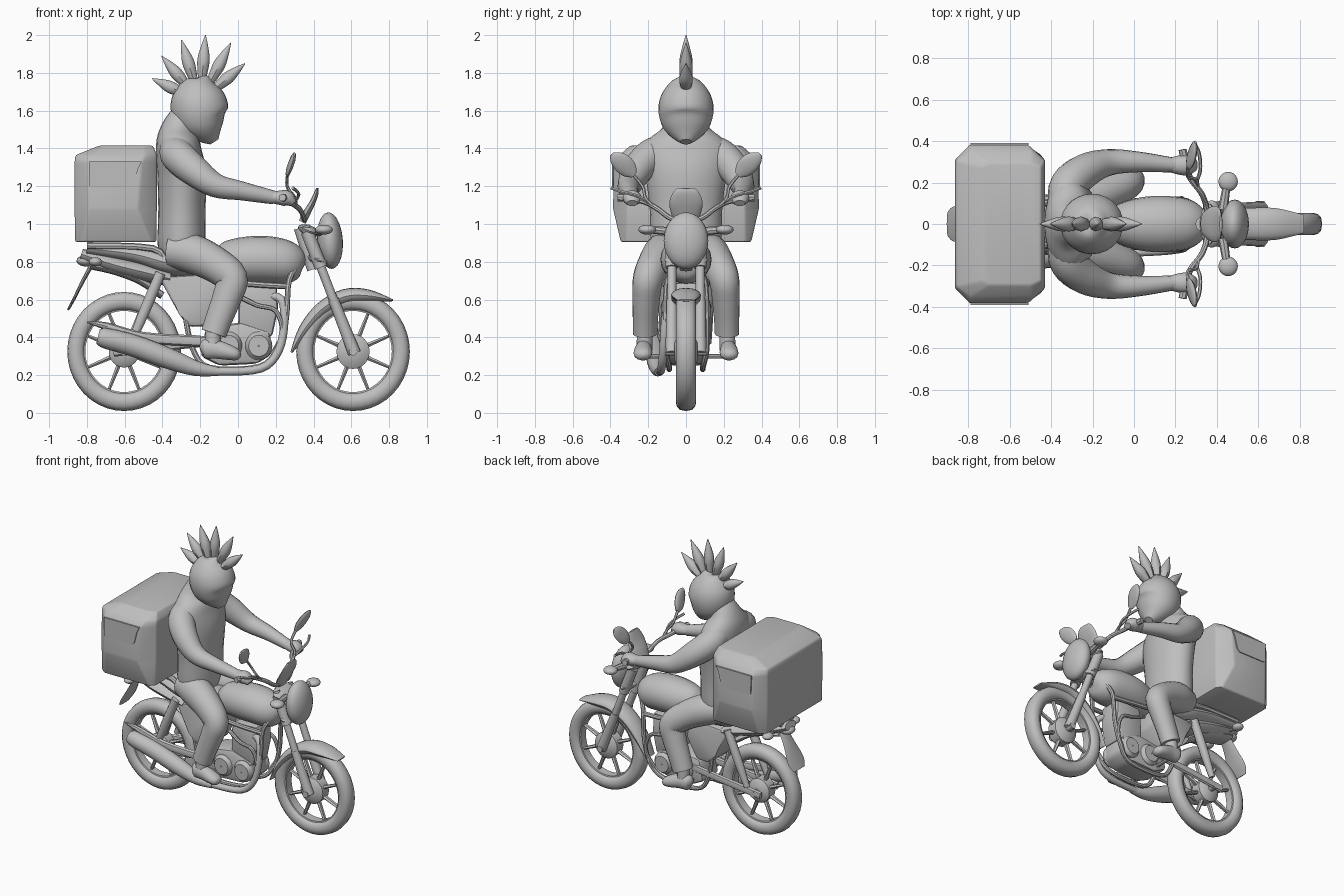
import bpy, bmesh, math
from mathutils import Vector, Matrix

GREY = bpy.data.materials.new("plain_grey")
GREY.diffuse_color = (0.52, 0.52, 0.52, 1)


def finish(name, bm):
    bmesh.ops.recalc_face_normals(bm, faces=bm.faces)
    me = bpy.data.meshes.new(name)
    bm.to_mesh(me)
    bm.free()
    ob = bpy.data.objects.new(name, me)
    me.materials.append(GREY)
    bpy.context.collection.objects.link(ob)
    return ob


def skin(bm, rings, closed=False):
    vs = [[bm.verts.new(p) for p in r] for r in rings]
    k = len(vs[0])
    for i in range(len(vs) if closed else len(vs) - 1):
        a, b = vs[i], vs[(i + 1) % len(vs)]
        for j in range(k):
            bm.faces.new((a[j], a[(j + 1) % k], b[(j + 1) % k], b[j]))
    if not closed:
        bm.faces.new(vs[0])
        bm.faces.new(vs[-1])


def spline(vals, n):
    out = []
    for i in range(len(vals) - 1):
        p0, p1, p2 = vals[max(i - 1, 0)], vals[i], vals[i + 1]
        p3 = vals[min(i + 2, len(vals) - 1)]
        for j in range(n):
            t = j / n
            out.append(0.5 * (2 * p1 + (p2 - p0) * t + (2 * p0 - 5 * p1 + 4 * p2 - p3) * t * t
                              + (3 * p1 - p0 - 3 * p2 + p3) * t ** 3))
    return out + [vals[-1]]


def sweep(name, pts, radii, sides=12, n=4):
    """Elliptical tube through points; each radius is a number or (sideways, other)."""
    if not isinstance(radii, list):
        radii = [radii] * len(pts)
    radii = [Vector(r) if isinstance(r, tuple) else Vector((r, r)) for r in radii]
    pts, radii = spline([Vector(p) for p in pts], n), spline(radii, n)
    s, rings = None, []
    for i, p in enumerate(pts):
        t = (pts[min(i + 1, len(pts) - 1)] - pts[max(i - 1, 0)]).normalized()
        if s is None:
            s = Vector((0, 1, 0)) if abs(t.y) < 0.9 else Vector((1, 0, 0))
        s = (s - t * s.dot(t)).normalized()
        u = t.cross(s)
        a, b = max(radii[i].x, 0.002), max(radii[i].y, 0.002)
        rings.append([p + s * a * math.cos(q) + u * b * math.sin(q)
                      for q in (2 * math.pi * k / sides for k in range(sides))])
    bm = bmesh.new()
    skin(bm, rings)
    return finish(name, bm)


def ball(name, c, r, tilt=0, seg=20):
    bm = bmesh.new()
    bmesh.ops.create_uvsphere(bm, u_segments=seg, v_segments=seg // 2, radius=1)
    bm.transform(Matrix.Translation(c) @ Matrix.Rotation(math.radians(tilt), 4, 'Y') @ Matrix.Diagonal((*r, 1)))
    return finish(name, bm)


def lathe(name, c, prof, seg=40, xs=0.955, closed=True):
    """Revolve (radius, y) profile about the axle direction."""
    rings = []
    for i in range(seg):
        a = 2 * math.pi * i / seg
        rings.append([Vector(c) + Vector((r * math.cos(a) * xs, y, r * math.sin(a))) for r, y in prof])
    bm = bmesh.new()
    skin(bm, rings, closed)
    return finish(name, bm)


def slab(name, outline, y0, y1, bev=0.015):
    """Side outline in x, z pulled from y0 to y1 with softened edges."""
    bm = bmesh.new()
    skin(bm, [[(x, y, z) for x, z in outline] for y in (y0, y1)])
    if bev:
        bmesh.ops.bevel(bm, geom=bm.edges[:], offset=bev, segments=2, affect='EDGES', profile=0.5)
    return finish(name, bm)


# wheels
for tag, cx in (("rear", -0.603), ("front", 0.609)):
    c = (cx, 0, 0.325)
    lathe(tag + "_tyre", c, [(0.266 + 0.049 * math.cos(a), 0.054 * math.copysign(abs(math.sin(a)) ** 0.7, math.sin(a)))
                             for a in (2 * math.pi * k / 12 for k in range(12))])
    lathe(tag + "_rim", c, [(0.235, -0.035), (0.235, 0.035), (0.215, 0.03), (0.215, -0.03)])
    hr = 0.085 if tag == "rear" else 0.092
    lathe(tag + "_hub", c, [(0.005, -0.06), (0.05, -0.06), (hr, -0.035), (hr, 0.035), (0.05, 0.06), (0.005, 0.06)], 24)
    for k in range(8):
        a = 2 * math.pi * (k + 0.5) / 8
        d = Vector((math.cos(a) * 0.955, 0, math.sin(a)))
        sweep(tag + "_spoke", [Vector(c) + d * 0.06, Vector(c) + d * 0.225], [(0.02, 0.014), (0.016, 0.009)], 6, 1)
    sweep(tag + "_axle", [(cx, -0.11, 0.325), (cx, 0.11, 0.325)], 0.022, 10, 1)

# mudguards and number plate
sweep("front_mudguard", [(0.283, 0, 0.32), (0.35, 0, 0.44), (0.445, 0, 0.55), (0.567, 0, 0.616),
                         (0.69, 0, 0.62), (0.82, 0, 0.596)],
      [(0.05, 0.006), (0.064, 0.03), (0.072, 0.038), (0.078, 0.04), (0.076, 0.033), (0.045, 0.005)], 16)
sweep("rear_mudguard", [(-0.40, 0, 0.62), (-0.52, 0, 0.70), (-0.65, 0, 0.75), (-0.78, 0, 0.78)], (0.075, 0.02))
sweep("number_plate", [(-0.77, 0, 0.79), (-0.82, 0, 0.70), (-0.87, 0, 0.60), (-0.90, 0, 0.545)],
      [(0.045, 0.012), (0.06, 0.01), (0.085, 0.008), (0.06, 0.006)], 8)
ball("tail_light", (-0.805, 0, 0.805), (0.05, 0.055, 0.03))

# body: tank, seat, tail
sweep("fuel_tank", [(-0.12, 0, 0.80), (-0.07, 0, 0.80), (0.04, 0, 0.81), (0.16, 0, 0.81), (0.27, 0, 0.795),
                    (0.335, 0, 0.785), (0.352, 0, 0.78)],
      [(0.07, 0.07), (0.10, 0.105), (0.13, 0.122), (0.135, 0.125), (0.118, 0.112), (0.07, 0.07), 0.004], 20)
sweep("seat", [(-0.02, 0, 0.81), (-0.15, 0, 0.79), (-0.35, 0, 0.79), (-0.55, 0, 0.84), (-0.80, 0, 0.87)],
      [(0.09, 0.06), (0.12, 0.06), (0.14, 0.065), (0.12, 0.05), (0.09, 0.035)], 16)
sweep("tail_fairing", [(-0.36, 0, 0.71), (-0.5, 0, 0.745), (-0.66, 0, 0.785), (-0.83, 0, 0.84)],
      [(0.12, 0.04), (0.125, 0.05), (0.115, 0.045), (0.06, 0.03)])
slab("side_cover", [(-0.42, 0.72), (-0.10, 0.74), (-0.08, 0.60), (-0.16, 0.46), (-0.26, 0.455), (-0.31, 0.52)], -0.115, 0.115, 0.02)

# engine
slab("crankcase", [(-0.20, 0.30), (-0.17, 0.45), (0.02, 0.48), (0.17, 0.43), (0.18, 0.31), (0.10, 0.26), (-0.1, 0.25)], -0.095, 0.095, 0.025)
slab("cylinder", [(0.0, 0.44), (0.005, 0.62), (0.02, 0.68), (0.205, 0.69), (0.212, 0.55), (0.18, 0.40)], -0.085, 0.085, 0.02)
for s in (-1, 1):
    for x, r in ((0.11, 0.075), (-0.05, 0.075)):
        lathe("engine_cover", (x, s * 0.085, 0.355), [(0.004, -0.035), (r * 0.75, -0.035), (r, -0.012), (r, 0.012), (r * 0.75, 0.035), (0.004, 0.035)], 24)

# exhaust
sweep("exhaust_pipe", [(0.15, -0.05, 0.62), (0.23, -0.09, 0.60), (0.245, -0.11, 0.48), (0.215, -0.12, 0.33),
                       (0.12, -0.13, 0.235), (-0.1, -0.14, 0.22), (-0.25, -0.145, 0.235)], 0.022)
sweep("muffler", [(-0.10, -0.145, 0.218), (-0.22, -0.15, 0.235), (-0.36, -0.155, 0.285), (-0.55, -0.16, 0.355),
                  (-0.70, -0.165, 0.395), (-0.74, -0.165, 0.405)], [0.022, 0.04, 0.055, 0.058, 0.054, 0.04], 16)
sweep("exhaust_shield", [(-0.80, -0.14, 0.48), (-0.70, -0.14, 0.46), (-0.5, -0.13, 0.40), (-0.2, -0.12, 0.38)],
      [0.004, (0.018, 0.02), (0.02, 0.028), (0.02, 0.03)], 8)

# frame and suspension parts on both sides
for s in (-1, 1):
    sweep("swingarm", [(-0.66, s * 0.095, 0.325), (-0.4, s * 0.095, 0.355), (-0.12, s * 0.09, 0.385)], (0.016, 0.028), 8)
    sweep("rear_shock", [(-0.565, s * 0.115, 0.37), (-0.49, s * 0.115, 0.55), (-0.41, s * 0.115, 0.74)], [0.02, 0.03, 0.028], 10)
    sweep("down_tube", [(0.33, s * 0.05, 0.80), (0.27, s * 0.10, 0.70), (0.255, s * 0.11, 0.5), (0.21, s * 0.11, 0.34),
                        (0.11, s * 0.09, 0.245), (-0.15, s * 0.09, 0.24), (-0.24, s * 0.09, 0.34), (-0.28, s * 0.1, 0.52)], 0.015, 8)
    sweep("upper_frame_tube", [(0.27, s * 0.10, 0.67), (0.1, s * 0.11, 0.68), (-0.12, s * 0.11, 0.70)], 0.016, 8)
    sweep("crash_bar", [(0.0, s * 0.10, 0.62), (0.1, s * 0.12, 0.57), (0.2, s * 0.12, 0.54), (0.235, s * 0.12, 0.42),
                        (0.18, s * 0.10, 0.31)], 0.013, 8)
    sweep("foot_peg", [(-0.12, s * 0.07, 0.30), (-0.12, s * 0.21, 0.30)], 0.012, 8, 1)
    # front fork
    sweep("fork_lower", [(0.617, s * 0.075, 0.315), (0.505, s * 0.075, 0.60)], [0.034, 0.028], 12, 1)
    sweep("fork_upper", [(0.505, s * 0.075, 0.60), (0.355, s * 0.075, 0.99)], 0.024, 12, 1)
    sweep("fork_shroud", [(0.44, s * 0.075, 0.77), (0.365, s * 0.075, 0.96)], 0.034, 12, 1)
    # indicators
    sweep("front_indicator_stalk", [(0.43, s * 0.07, 0.96), (0.45, s * 0.20, 0.97)], [0.024, 0.018], 8, 1)
    ball("front_indicator", (0.455, s * 0.205, 0.97), (0.047, 0.047, 0.026))
    sweep("rear_indicator_stalk", [(-0.74, s * 0.04, 0.80), (-0.75, s * 0.14, 0.80)], 0.01, 8, 1)
    ball("rear_indicator", (-0.755, s * 0.15, 0.80), (0.035, 0.04, 0.024))
    # handlebar, lever and mirror
    sweep("handlebar", [(0.35, 0, 1.02), (0.35, s * 0.08, 1.03), (0.325, s * 0.15, 1.08), (0.275, s * 0.215, 1.115),
                        (0.25, s * 0.29, 1.135), (0.235, s * 0.36, 1.14)], [0.014, 0.014, 0.014, 0.014, 0.02, 0.02], 8)
    sweep("lever", [(0.30, s * 0.2, 1.115), (0.32, s * 0.26, 1.15), (0.315, s * 0.34, 1.17), (0.29, s * 0.395, 1.19)], 0.009, 6)
    sweep("mirror_stem", [(0.31, s * 0.17, 1.09), (0.30, s * 0.215, 1.14), (0.26, s * 0.23, 1.2), (0.265, s * 0.30, 1.285)], 0.009, 6)
    sweep("mirror", [(0.262, s * 0.275, 1.26), (0.268, s * 0.30, 1.285), (0.282, s * 0.335, 1.32), (0.293, s * 0.372, 1.35),
                     (0.298, s * 0.395, 1.368)], [(0.02, 0.008), (0.045, 0.014), (0.052, 0.016), (0.038, 0.013), (0.012, 0.005)], 12)

# steering head, headlight, instrument panel
for x, z in ((0.375, 0.965), (0.425, 0.81)):
    ball("fork_clamp", (x, 0, z), (0.06, 0.115, 0.028), 20)
sweep("steering_head", [(0.33, 0, 0.98), (0.40, 0, 0.76)], 0.035, 12, 1)
ball("headlight", (0.487, 0, 0.912), (0.068, 0.118, 0.15), -4, 28)
sweep("instrument_panel", [(0.34, 0, 1.01), (0.365, 0, 1.06), (0.395, 0, 1.115), (0.415, 0, 1.165), (0.42, 0, 1.19)],
      [(0.06, 0.02), (0.08, 0.02), (0.088, 0.016), (0.07, 0.012), (0.045, 0.006)], 14)

# delivery box: eight-sided plan stacked up, sides bulging outwards and sloping in at the top
bm = bmesh.new()
levels = [  # z, back, back side corner, front side corner, front, corner y, side y
    (0.905, -0.862, -0.82, -0.46, -0.432, 0.312, 0.345), (1.08, -0.865, -0.79, -0.53, -0.43, 0.312, 0.386),
    (1.33, -0.865, -0.795, -0.51, -0.43, 0.31, 0.382), (1.365, -0.86, -0.79, -0.49, -0.43, 0.305, 0.352),
    (1.415, -0.735, -0.70, -0.50, -0.45, 0.275, 0.295)]
skin(bm, [[(b, -cy, z), (bi, -sy, z), (fi, -sy, z), (f, -cy, z), (f, cy, z), (fi, sy, z), (bi, sy, z), (b, cy, z)]
          for z, b, bi, fi, f, cy, sy in levels])
bmesh.ops.bevel(bm, geom=bm.edges[:], offset=0.01, segments=2, affect='EDGES', profile=0.5)
finish("delivery_box", bm)
for s in (-1, 1):
    slab("box_flap", [(-0.79, 1.33), (-0.785, 1.20), (-0.77, 1.19), (-0.57, 1.19), (-0.55, 1.21), (-0.53, 1.29), (-0.51, 1.33)],
         s * 0.382, s * 0.391, 0)
    sweep("carrier_rail", [(-0.80, s * 0.09, 0.885), (-0.45, s * 0.10, 0.87), (-0.38, s * 0.11, 0.78)], 0.018, 8)

# rider torso and helmet
sweep("torso", [(-0.31, 0, 0.79), (-0.30, 0, 0.88), (-0.297, 0, 1.08), (-0.297, 0, 1.26), (-0.312, 0, 1.37),
                (-0.318, 0, 1.45), (-0.31, 0, 1.51), (-0.28, 0, 1.57)],
      [(0.15, 0.09), (0.185, 0.125), (0.192, 0.125), (0.215, 0.13), (0.235, 0.122), (0.195, 0.112), (0.12, 0.092), (0.085, 0.078)], 24)
sweep("neck", [(-0.30, 0, 1.48), (-0.23, 0, 1.60)], 0.08, 14, 1)
shell = [(1.782, -0.21, -0.195, 0.008), (1.77, -0.25, -0.145, 0.055), (1.735, -0.305, -0.10, 0.097), (1.68, -0.345, -0.065, 0.132),
         (1.62, -0.357, -0.052, 0.146), (1.56, -0.335, -0.05, 0.14), (1.51, -0.275, -0.063, 0.118), (1.47, -0.215, -0.08, 0.08),
         (1.435, -0.15, -0.10, 0.03)]
sweep("helmet", [((b + f) / 2, 0, z) for z, b, f, w in shell], [(w, (f - b) / 2) for z, b, f, w in shell], 28, 3)

# crest of leaf-shaped spikes
root = Vector((-0.20, 0, 1.65))
for x, z in ((-0.455, 1.77), (-0.405, 1.89), (-0.30, 1.975), (-0.172, 2.0), (-0.038, 1.96), (0.037, 1.85)):
    d = Vector((x, 0, z)) - root
    sweep("crest_spike", [root + d * f for f in (0.30, 0.48, 0.64, 0.82, 1.0)],
          [(0.024, 0.02), (0.034, 0.03), (0.034, 0.034), (0.02, 0.021), 0.002], 10, 3)

# rider limbs
for s in (-1, 1):
    sweep("arm", [(-0.335, s * 0.10, 1.40), (-0.318, s * 0.185, 1.36), (-0.235, s * 0.258, 1.285), (-0.12, s * 0.298, 1.205),
                  (0.02, s * 0.30, 1.175), (0.19, s * 0.285, 1.14)],
          [0.08, 0.09, 0.083, 0.064, 0.05, 0.036], 16)
    sweep("hand", [(0.16, s * 0.285, 1.145), (0.21, s * 0.285, 1.14), (0.26, s * 0.285, 1.135), (0.295, s * 0.285, 1.11)],
          [(0.03, 0.03), (0.045, 0.036), (0.05, 0.042), (0.03, 0.02)], 12)
    sweep("leg", [(-0.36, s * 0.09, 0.86), (-0.25, s * 0.12, 0.845), (-0.12, s * 0.165, 0.785), (-0.035, s * 0.20, 0.712),
                  (-0.055, s * 0.21, 0.62), (-0.10, s * 0.215, 0.50), (-0.128, s * 0.217, 0.42)],
          [(0.09, 0.09), (0.105, 0.105), (0.092, 0.095), (0.08, 0.088), (0.073, 0.08), (0.066, 0.073), (0.064, 0.07)], 18)
    sweep("ankle", [(-0.13, s * 0.217, 0.45), (-0.135, s * 0.22, 0.34)], 0.042, 12, 1)
    sweep("shoe", [(-0.20, s * 0.22, 0.335), (-0.175, s * 0.22, 0.34), (-0.11, s * 0.225, 0.335), (-0.04, s * 0.228, 0.318),
                   (0.0, s * 0.228, 0.305), (0.015, s * 0.228, 0.30)],
          [0.015, (0.042, 0.052), (0.044, 0.05), (0.05, 0.04), (0.04, 0.028), 0.008], 14)

# smooth shading with sharp edges kept
bpy.ops.object.select_all(action='SELECT')
bpy.context.view_layer.objects.active = bpy.context.scene.objects[0]
bpy.ops.object.shade_smooth_by_angle(angle=math.radians(38))
